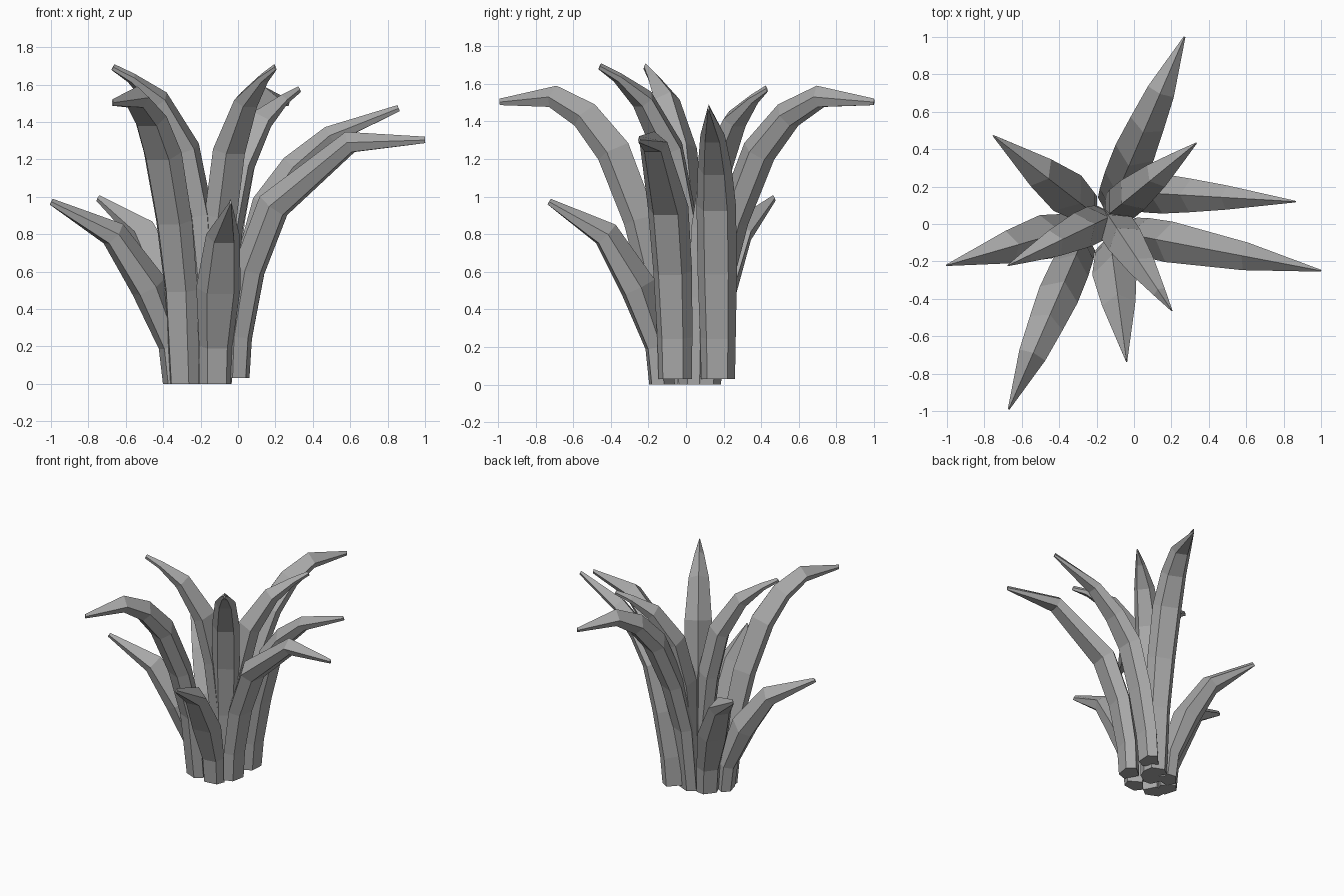
import bpy
import bmesh
from mathutils import Vector

cube = bpy.data.objects.get("Cube")
if cube:
    bpy.data.objects.remove(cube)

grey = bpy.data.materials.new("leaf_grey")
grey.use_nodes = True
COLOUR = (0.4, 0.4, 0.4, 1)
grey.diffuse_color = COLOUR
grey.node_tree.nodes["Principled BSDF"].inputs["Base Color"].default_value = COLOUR

# Leaf spines: (reach as a fraction of the tip, height, width)
SHORT = [(0, 0, .17), (.03, .2, .18), (.22, .51, .24), (.5, .79, .18), (1, .97, .01)]
INNER = [(0, 0, .16), (.03, .5, .18), (.1, .9, .2), (.24, 1.25, .2), (.52, 1.51, .15),
         (.8, 1.63, .07), (1, 1.69, .01)]
DROOP = [(0, 0, .17), (.05, .5, .19), (.15, .87, .21), (.31, 1.23, .22), (.48, 1.42, .19),
         (.67, 1.52, .15), (1, 1.5, .01)]
ARCH = [(0, .03, .18), (.01, .25, .19), (.07, .6, .21), (.2, .94, .22), (.6, 1.28, .15), (1, 1.3, .01)]
REACH = [(0, .03, .18), (.02, .25, .19), (.09, .6, .21), (.2, .95, .21), (.36, 1.15, .18),
         (.58, 1.32, .13), (1, 1.47, .01)]

# Cross-section: ridge on top, slanted side bands, narrow flat underside
SECTION = [(0, .48), (-.5, .07), (-.3, -.29), (.3, -.29), (.5, .07)]


def leaf(name, base, tip, spine, lift=1.0):
    """Sweep the ridged section along a curved spine from base to tip."""
    span = Vector((tip[0] - base[0], tip[1] - base[1], 0))
    side = Vector((-span.y, span.x, 0)).normalized()
    points = [Vector((base[0], base[1], z * lift)) + span * s for s, z, w in spine]
    bm = bmesh.new()
    rings = []
    for i, p in enumerate(points):
        before, after = points[max(i - 1, 0)], points[min(i + 1, len(points) - 1)]
        tangent = (p - before).normalized() + (after - p).normalized()
        if i == 0:
            tangent = Vector((0, 0, 1))
        up = tangent.normalized().cross(side)
        width = spine[i][2]
        thick = max(width, .045)
        rings.append([bm.verts.new(p + side * (u * width) + up * (v * thick))
                      for u, v in SECTION])
    for a, b in zip(rings, rings[1:]):
        for k in range(len(SECTION)):
            n = (k + 1) % len(SECTION)
            bm.faces.new((a[k], a[n], b[n], b[k]))
    bm.faces.new(rings[0])
    bm.faces.new(rings[-1])
    bmesh.ops.recalc_face_normals(bm, faces=bm.faces)
    mesh = bpy.data.meshes.new(name)
    bm.to_mesh(mesh)
    bm.free()
    mesh.materials.append(grey)
    bpy.context.collection.objects.link(bpy.data.objects.new(name, mesh))


# Short outer leaves
leaf("short_leaf_front", (-.12, -.14), (-.04, -.73), SHORT)
leaf("short_leaf_right", (-.34, -.03), (-1, -.22), SHORT)
leaf("short_leaf_back", (-.26, .09), (-.75, .47), SHORT, 1.02)

# Upright inner leaves
leaf("inner_leaf_front", (-.12, .02), (.2, -.46), INNER)
leaf("inner_leaf_right", (-.17, .02), (-.67, -.22), INNER)
leaf("inner_leaf_back", (-.1, .08), (.33, .43), INNER, .93)

# Long drooping leaves, opposite each other
leaf("drooping_leaf_front", (-.29, -.12), (-.67, -.99), DROOP)
leaf("drooping_leaf_back", (-.11, .12), (.27, 1), DROOP)

# Long leaves on the left side
leaf("arched_leaf_left", (0, -.06), (1, -.25), ARCH)
leaf("reaching_leaf_left", (0, .17), (.86, .12), REACH)
